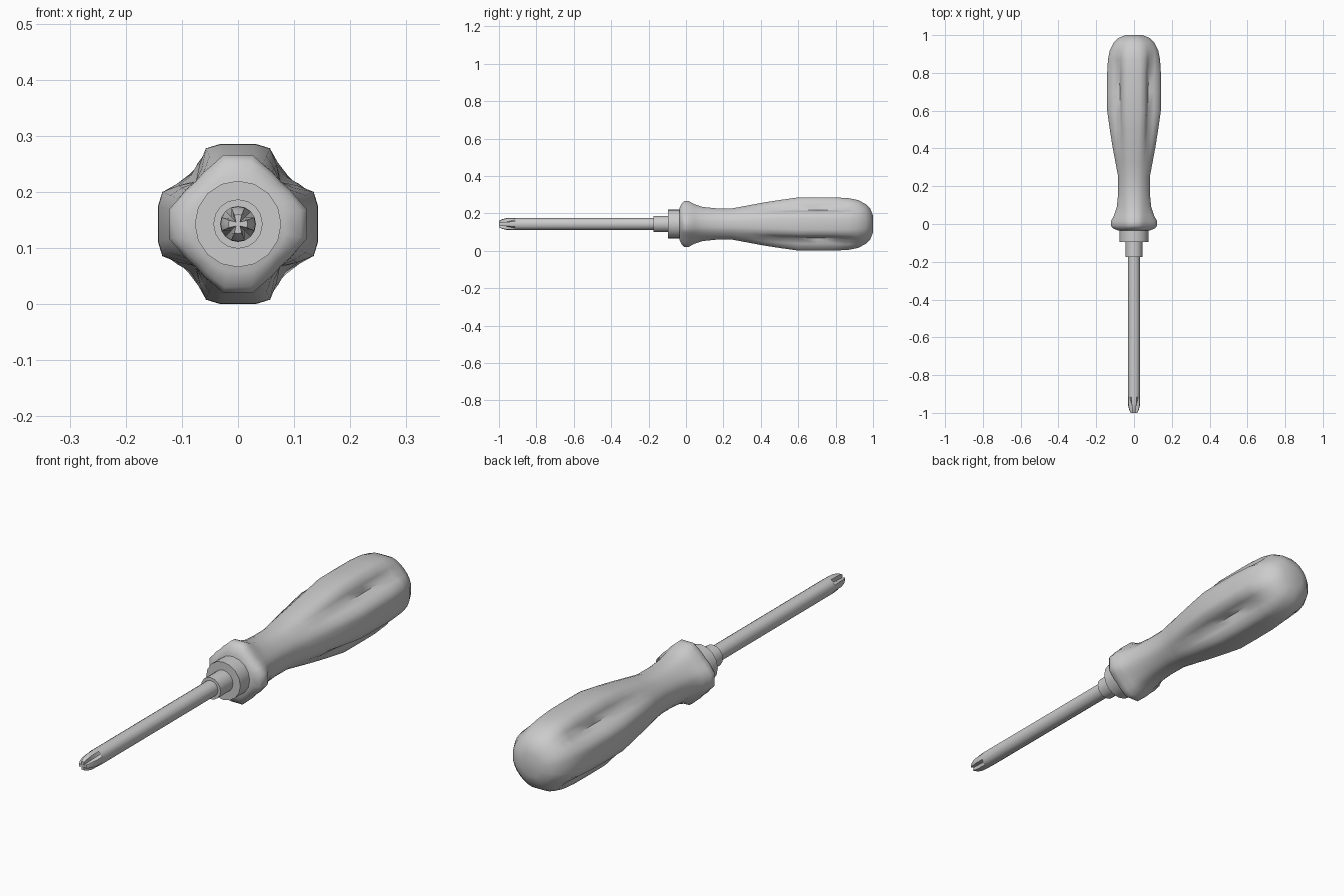
import bpy, bmesh
from math import sin, cos, radians

if "Cube" in bpy.data.objects:
    bpy.data.objects.remove(bpy.data.objects["Cube"], do_unlink=True)

AXIS_Z = 0.143

grey = bpy.data.materials.new("plain_grey")
grey.use_nodes = True
grey.diffuse_color = (0.6, 0.6, 0.6, 1)
grey.node_tree.nodes["Principled BSDF"].inputs["Base Color"].default_value = (0.6, 0.6, 0.6, 1)


def loft(name, sections, smooth_angle):
    """Skin a list of (y, [(angle, radius), ...]) sections along the y axis."""
    bm = bmesh.new()
    rings = [[bm.verts.new((r * sin(radians(a)), y, AXIS_Z + r * cos(radians(a))))
              for a, r in pts] for y, pts in sections]
    n = len(rings[0])
    for one, two in zip(rings, rings[1:]):
        for i in range(n):
            j = (i + 1) % n
            bm.faces.new((one[i], one[j], two[j], two[i]))
    bm.faces.new(rings[0])
    bm.faces.new(rings[-1])
    bmesh.ops.recalc_face_normals(bm, faces=bm.faces)
    mesh = bpy.data.meshes.new(name)
    bm.to_mesh(mesh)
    bm.free()
    mesh.materials.append(grey)
    obj = bpy.data.objects.new(name, mesh)
    bpy.context.collection.objects.link(obj)
    bpy.ops.object.select_all(action='DESELECT')
    obj.select_set(True)
    bpy.context.view_layer.objects.active = obj
    bpy.ops.object.shade_smooth_by_angle(angle=radians(smooth_angle))
    return obj


def lobed(flat, shoulder, valley):
    """Four flat-topped lobes with a valley on each diagonal."""
    mid = (shoulder + valley) / 2
    half = [(12, flat / cos(radians(12))), (23, shoulder), (33, mid)]
    quarter = half + [(45, valley)] + [(90 - a, r) for a, r in reversed(half)]
    return [(a + 90 * q, r) for q in range(4) for a, r in quarter]


def round_ring(radius, groove=None, sides=16):
    """Circle whose diagonal points may be pulled in to make grooves."""
    groove = radius if groove is None else groove
    step = 360 / sides
    return [(i * step, groove if (i * step) % 90 == 45 else radius) for i in range(sides)]


# Handle with flared octagonal guard, narrow neck and fluted grip
grip = [
    (-0.035, 0.084, 0.085, 0.083),
    (-0.022, 0.112, 0.107, 0.099),
    (-0.008, 0.123, 0.115, 0.107),
    (0.015, 0.122, 0.115, 0.106),
    (0.045, 0.106, 0.104, 0.098),
    (0.09, 0.091, 0.092, 0.089),
    (0.16, 0.084, 0.086, 0.085),
    (0.25, 0.084, 0.086, 0.086),
    (0.33, 0.099, 0.101, 0.098),
    (0.41, 0.114, 0.116, 0.107),
    (0.5, 0.128, 0.131, 0.106),
    (0.6, 0.142, 0.146, 0.106),
    (0.7, 0.143, 0.1465, 0.106),
    (0.8, 0.142, 0.146, 0.108),
    (0.87, 0.138, 0.141, 0.120),
    (0.92, 0.128, 0.130, 0.124),
    (0.96, 0.107, 0.109, 0.107),
    (0.985, 0.082, 0.083, 0.082),
    (1.0, 0.045, 0.045, 0.045),
]
loft("handle", [(y, lobed(f, s, v)) for y, f, s, v in grip], 60)

# Stepped ferrule between handle and shaft
for name, front, back, radius in (("ferrule", -0.095, -0.03, 0.077),
                                  ("shaft_collar", -0.175, -0.09, 0.044)):
    loft(name, [(front, round_ring(radius)), (back, round_ring(radius))], 35)

# Shaft ending in a tapered cross point
blade = [
    (-1.0, 0.017, 0.005),
    (-0.985, 0.025, 0.009),
    (-0.96, 0.031, 0.016),
    (-0.915, 0.032, 0.032),
    (-0.17, 0.032, 0.032),
]
loft("shaft", [(y, round_ring(r, g)) for y, r, g in blade], 30)
